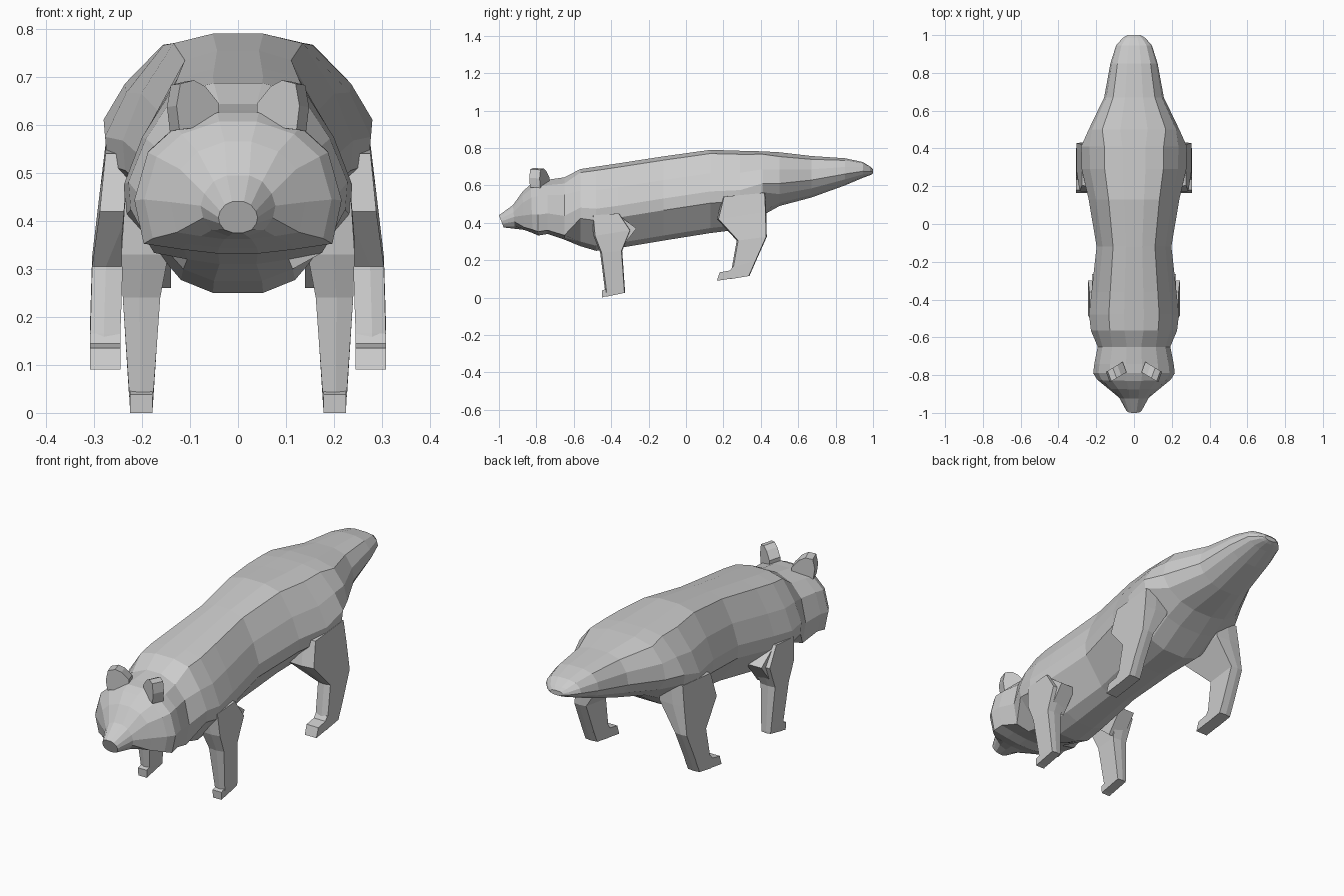
import bpy, bmesh

if "Cube" in bpy.data.objects:
    bpy.data.objects.remove(bpy.data.objects["Cube"])

grey = bpy.data.materials.new("plain grey")
grey.diffuse_color = (0.6, 0.6, 0.6, 1)
grey.use_nodes = True
grey.node_tree.nodes["Principled BSDF"].inputs["Base Color"].default_value = grey.diffuse_color


def loft(name, rings):
    """Skin a series of closed rings with flat faces and cap both ends."""
    bm = bmesh.new()
    loops = [[bm.verts.new(p) for p in ring] for ring in rings]
    n = len(loops[0])
    for a, b in zip(loops, loops[1:]):
        for i in range(n):
            j = (i + 1) % n
            bm.faces.new((a[i], a[j], b[j], b[i]))
    bm.faces.new(loops[0])
    bm.faces.new(loops[-1])
    bmesh.ops.recalc_face_normals(bm, faces=bm.faces)
    mesh = bpy.data.meshes.new(name)
    bm.to_mesh(mesh)
    bm.free()
    mesh.materials.append(grey)
    obj = bpy.data.objects.new(name, mesh)
    bpy.context.collection.objects.link(obj)
    return obj


def pair(name, rings):
    """Build a part on the right and mirror it to the left."""
    for side, s in (("right", 1), ("left", -1)):
        loft(f"{side}_{name}", [[(s * x, y, z) for x, y, z in r] for r in rings])


# Half cross-sections: (fraction of half width, fraction of height)
NOSE = [(.3, 1), (.65, .9), (.9, .7), (1, .5), (.93, .3), (.7, .1), (.25, 0)]
HEAD = [(.2, 1), (.6, .9), (.87, .72), (1, .38), (.91, .07), (.55, .03), (.2, 0)]
TORSO = [(.22, 1), (.56, .955), (.84, .72), (1, .5), (.98, .36), (.5, .06), (.22, 0)]
TAIL = [(.3, 1), (.7, .92), (.93, .68), (1, .42), (.85, .22), (.55, .06), (.22, 0)]


def section(shape, y, top, bottom, half_width, tilt=0):
    right = [(half_width * u, y + tilt * (1 - v), bottom + (top - bottom) * v)
             for u, v in shape]
    return right + [(-x, yy, z) for x, yy, z in reversed(right)]


# Body from nose to tail tip: shape, y, top, bottom, half width, tilt
loft("body", [section(*r) for r in [
    (NOSE, -1.0, .44, .375, .041, .025),
    (NOSE, -.925, .495, .368, .078, .01),
    (HEAD, -.875, .565, .362, .14, .01),
    (HEAD, -.83, .607, .345, .195, .01),
    (HEAD, -.79, .625, .332, .216),
    (HEAD, -.74, .63, .34, .21),
    (HEAD, -.65, .643, .31, .192),
    (TORSO, -.565, .687, .275, .228),
    (TORSO, -.48, .70, .25, .238),
    (TORSO, -.36, .718, .265, .225),
    (TORSO, -.12, .755, .305, .198),
    (TORSO, .13, .79, .345, .24),
    (TORSO, .29, .785, .365, .277),
    (TORSO, .41, .782, .44, .28),
    (TAIL, .50, .777, .49, .24),
    (TAIL, .67, .757, .535, .158),
    (TAIL, .85, .745, .60, .125),
    (TAIL, .945, .725, .64, .095),
    (TAIL, .985, .70, .655, .06),
    (TAIL, 1.0, .685, .663, .035),
]])


def leg_ring(yf, zf, yb, zb, inner, outer):
    """Six-sided ring with a ridge along the front and back of the limb."""
    m = inner + (outer - inner) * .55
    return [(inner, yf, zf), (m, yf - .004, zf), (outer, yf + .004, zf),
            (outer, yb, zb), (m, yb + .004, zb), (inner, yb, zb)]


def foot(name, profile, inner, outer):
    pair(name, [[(x, y, z) for y, z in profile] for x in (inner, outer)])


# Front legs
pair("front_leg", [leg_ring(*r) for r in [
    (-.50, .44, -.36, .45, .13, .236),
    (-.49, .33, -.30, .36, .145, .243),
    (-.455, .24, -.345, .25, .162, .24),
    (-.43, .045, -.33, .035, .176, .227),
    (-.43, .005, -.33, .025, .178, .225),
]])
foot("front_paw", [(-.448, 0), (-.425, .008), (-.42, .05), (-.428, .045), (-.45, .038)],
     .178, .225)
# Elbow wedge behind the front leg
pair("elbow", [[(x, -.36, .44), (x, -.265, .37), (x, -.35, .26), (x, -.42, .32)]
               for x in (.14, .222)])

# Hind legs
pair("hind_leg", [leg_ring(*r) for r in [
    (.20, .54, .42, .56, .14, .276),
    (.17, .42, .425, .46, .155, .288),
    (.275, .305, .428, .325, .24, .304),
    (.25, .165, .37, .195, .245, .308),
    (.24, .10, .335, .115, .245, .308),
]])
foot("hind_paw", [(.165, .09), (.335, .115), (.36, .17), (.25, .165), (.235, .145),
                  (.18, .135)], .245, .308)

# Rounded ears, turned slightly inwards
EAR = [(.04, .60), (.04, .645), (.068, .68), (.092, .693), (.12, .686), (.128, .64),
       (.122, .59)]
front = [(x, -.785 - (x - .04) * .6, z) for x, z in EAR]
pair("ear", [front, [(x + .02, y + .055, z - .003) for x, y, z in front]])
